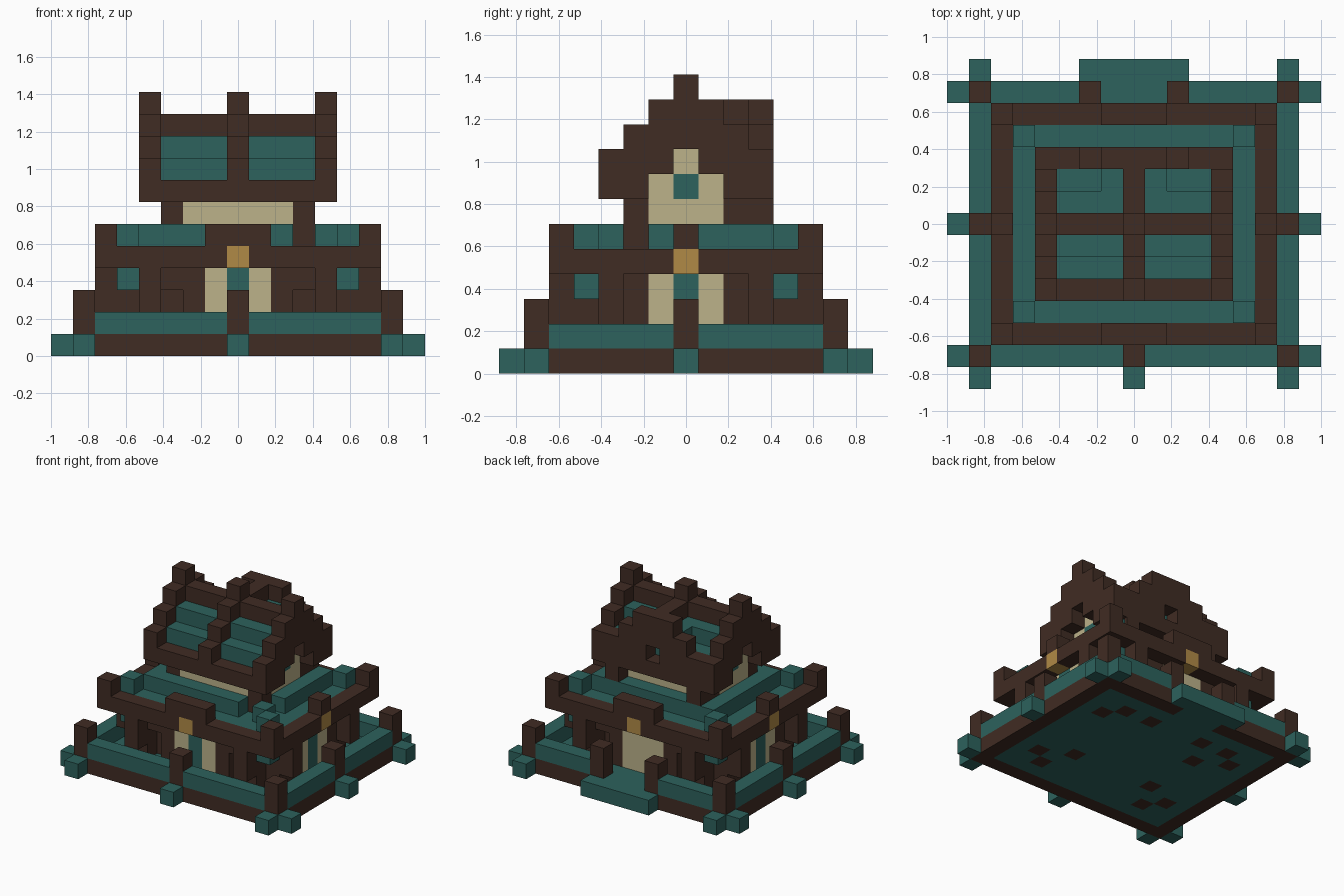
import bpy, bmesh
from mathutils import Vector

cube = bpy.data.objects.get("Cube")
if cube:
    bpy.data.objects.remove(cube)

U = 2 / 17  # block size


def material(name, rgb):
    m = bpy.data.materials.new(name)
    m.use_nodes = True
    m.diffuse_color = (*rgb, 1)
    m.node_tree.nodes["Principled BSDF"].inputs["Base Color"].default_value = (*rgb, 1)
    return m


MATS = {
    "teal": material("teal tile", (0.026, 0.122, 0.109)),
    "brown": material("dark wood", (0.051, 0.025, 0.017)),
    "cream": material("cream plaster", (0.503, 0.445, 0.254)),
    "amber": material("amber lantern", (0.434, 0.254, 0.061)),
}
cells = {}  # block position -> (part, colour)


def span(r):
    return range(r, r + 1) if isinstance(r, int) else range(r[0], r[1] + 1)


def fill(part, colour, xs, ys, zs, mirror=""):
    """Fill a block range, optionally mirrored across x and/or y."""
    for x in span(xs):
        for y in span(ys):
            for z in span(zs):
                for a in {x, -x} if "x" in mirror else {x}:
                    for b in {y, -y} if "y" in mirror else {y}:
                        cells[a, b, z] = (part, colour)


def carve(*places):
    for p in places:
        cells.pop(p, None)


# Base slab with wooden rim and projecting beam ends
fill("base_rim", "brown", (-7, 7), (-6, 6), 0)
fill("base_floor", "teal", (-6, 6), (-5, 5), 0)
fill("beam_end", "teal", 7, 7, 0, "xy")
fill("beam_end", "teal", 8, 6, 0, "xy")
fill("beam_end", "teal", 8, 0, 0, "x")
fill("beam_end", "teal", 0, -7, 0)
fill("back_step", "teal", (-2, 2), 7, 0)
fill("back_step", "teal", (-1, 1), 6, 0)

# Fence with posts and an open gate at the back
fill("fence", "teal", 7, (-6, 6), 1, "x")
fill("fence", "teal", (-7, 7), -6, 1)
fill("fence", "teal", (3, 7), 6, 1, "x")
fill("fence_post", "brown", 7, 6, (1, 2), "xy")
fill("fence_post", "brown", 7, 0, (1, 2), "x")
fill("fence_post", "brown", 0, -6, (1, 2))
fill("fence_post", "brown", 2, 6, (1, 2), "x")

# Lower storey: core, columns, lintels and eave brackets
fill("lower_wall", "brown", (-4, 4), (-3, 3), (1, 3))
fill("lower_column", "brown", 4, 4, (0, 3), "xy")
fill("lower_column", "brown", 5, 3, (0, 3), "xy")
fill("lower_column", "brown", 2, 4, (1, 3), "xy")
fill("lower_column", "brown", 5, 2, (1, 3), "xy")
fill("lower_column", "brown", 2, 4, 0, "x")
for foot in ((3, -2), (-3, 2), (-3, -2)):
    fill("lower_column", "brown", *foot, 0)
fill("lintel", "brown", 3, 4, 3, "xy")
fill("bracket", "brown", 6, 3, (2, 3), "xy")
fill("bracket", "brown", 4, 5, (2, 3), "xy")
fill("eave_corner", "teal", 5, 4, 3, "xy")

# Doorways on all four sides
fill("door_surround", "cream", (-1, 1), 4, (1, 3), "y")
fill("door_surround", "cream", 5, (-1, 1), (1, 3), "x")
fill("door", "teal", 0, -4, (1, 3))
fill("door", "teal", 5, 0, (1, 3), "x")

# Lower roof with raised corners and lanterns
fill("lower_eave", "brown", (-6, 6), (-5, 5), 4)
fill("lower_roof", "teal", (-5, 5), (-4, 4), 4)
fill("lower_roof", "teal", (-4, 4), (-3, 3), 5)
carve((3, -3, 5), (4, -2, 5))
fill("lower_roof", "teal", 5, 4, 5, "xy")
fill("eave_crest", "brown", 6, 5, 5, "xy")
fill("eave_crest", "brown", (-1, 1), 5, 5, "y")
fill("eave_crest", "brown", 6, 0, 5, "x")
fill("lantern", "amber", 0, 5, 4, "y")
fill("lantern", "amber", 6, 0, 4, "x")

# Upper storey
fill("upper_wall", "cream", (-3, 3), (-2, 2), (6, 7))
fill("upper_wall", "cream", (-3, 3), (-1, 1), 8)
fill("upper_column", "brown", 3, 2, (5, 6), "xy")
fill("upper_column", "brown", 3, 3, 6, "x")
fill("gable_window", "teal", 3, 0, 7, "x")

# Upper roof: stepped slopes, ridge and raised rafters
fill("upper_eave", "brown", (-4, 4), 3, 7, "y")
for step in (1, 2):
    fill("upper_roof", "teal", (-3, 3), step, 10 - step, "y")
fill("ridge", "brown", (-4, 4), 0, (9, 10))
for step in range(4):
    fill("end_rafter", "brown", 4, step, (max(7, 9 - step), 11 - step), "xy")
    fill("front_rafter", "brown", 0, -step, (10 - step, 11 - step))

# Back dormer with stepped gable and a small window
fill("dormer_roof", "teal", 2, (1, 2), 8, "x")
fill("dormer_roof", "teal", 1, (1, 2), (8, 9), "x")
fill("dormer_ridge", "brown", 0, (1, 3), 10)
for step in range(4):
    fill("dormer_gable", "brown", step, 3, (7, min(10, 11 - step)), "x")
fill("dormer_window", "teal", 0, 2, (8, 9))
carve((0, 3, 8))

# Turn the blocks of each part into one clean outer mesh
AXES = [Vector(v) for v in ((1, 0, 0), (0, 1, 0), (0, 0, 1))]
parts = {}
for pos, (part, colour) in cells.items():
    parts.setdefault((part, colour), []).append(pos)

for (part, colour), blocks in parts.items():
    bm = bmesh.new()
    for pos in blocks:
        centre = Vector(pos) + AXES[2] / 2
        for i in range(3):
            for sign in (1, -1):
                n = AXES[i] * sign
                if tuple(int(c) for c in Vector(pos) + n) in cells:
                    continue
                a, b = AXES[(i + 1) % 3] * sign, AXES[(i + 2) % 3]
                corners = (-a - b, a - b, a + b, b - a)
                bm.faces.new([bm.verts.new((centre + (n + c) / 2) * U) for c in corners])
    bmesh.ops.remove_doubles(bm, verts=bm.verts[:], dist=U / 100)
    bmesh.ops.dissolve_limit(bm, angle_limit=0.01, verts=bm.verts[:], edges=bm.edges[:])
    if bm.faces:
        mesh = bpy.data.meshes.new(part)
        bm.to_mesh(mesh)
        mesh.materials.append(MATS[colour])
        bpy.context.collection.objects.link(bpy.data.objects.new(part, mesh))
    bm.free()
